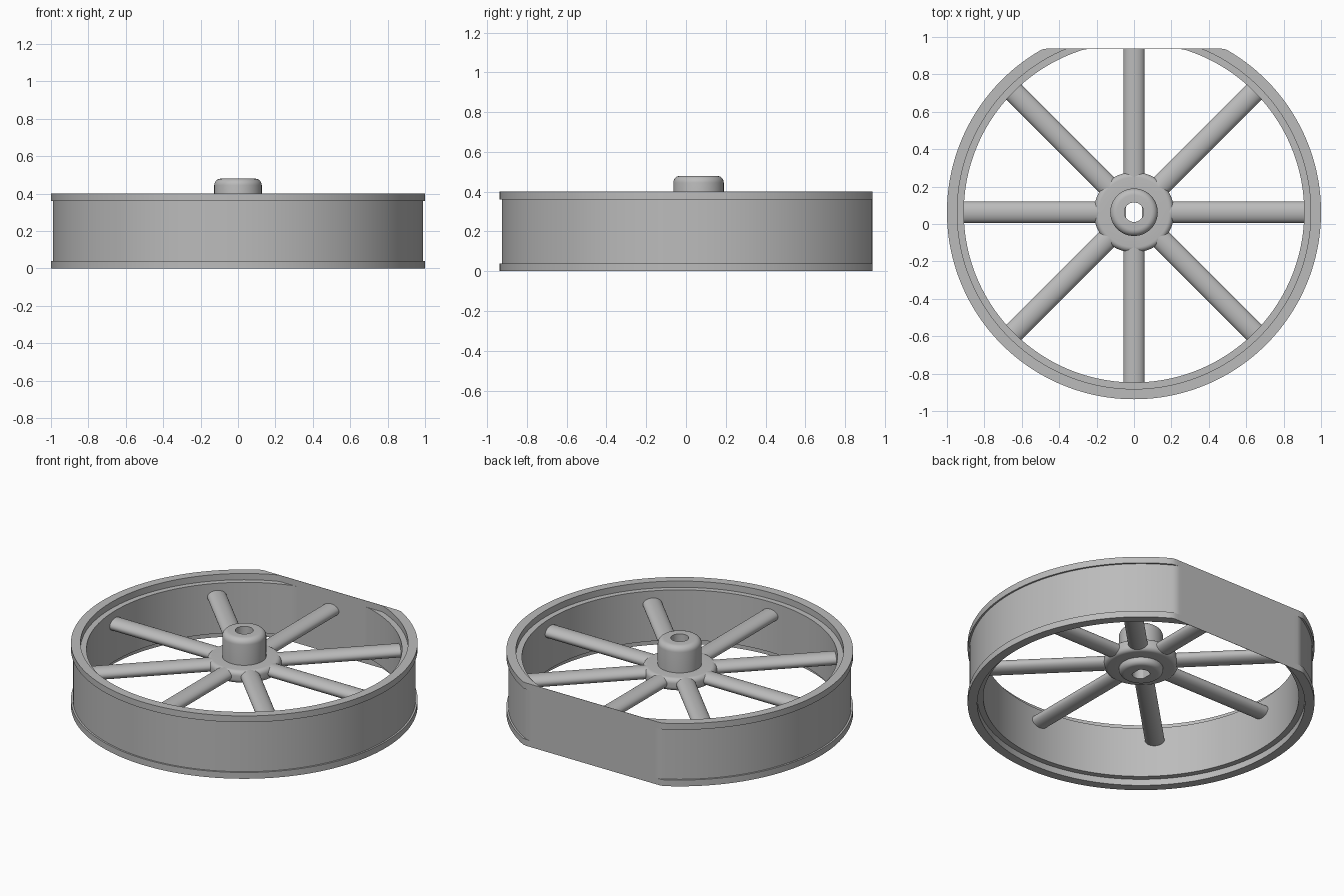
import bpy, bmesh, math
from mathutils import Matrix

cube = bpy.data.objects.get("Cube")
if cube:
    bpy.data.objects.remove(cube)

CENTRE_Y = 0.063   # wheel axis
FLAT_Y = 0.937     # flattened side of the rim

grey = bpy.data.materials.new("plain grey")
grey.use_nodes = True
colour = (0.5, 0.5, 0.5, 1)
grey.diffuse_color = colour
grey.node_tree.nodes["Principled BSDF"].inputs["Base Color"].default_value = colour


def finish(bm, name):
    """Turn a bmesh into a smooth grey object."""
    bmesh.ops.recalc_face_normals(bm, faces=bm.faces)
    mesh = bpy.data.meshes.new(name)
    bm.to_mesh(mesh)
    bm.free()
    mesh.materials.append(grey)
    obj = bpy.data.objects.new(name, mesh)
    bpy.context.collection.objects.link(obj)
    bpy.ops.object.select_all(action="DESELECT")
    obj.select_set(True)
    bpy.context.view_layer.objects.active = obj
    bpy.ops.object.shade_smooth_by_angle(angle=math.radians(35))
    return obj


def lathe(profile, segments, place):
    """Revolve a closed (radius, z) profile; place() adjusts each point."""
    bm = bmesh.new()
    rings = []
    for s in range(segments):
        a = 2 * math.pi * s / segments
        rings.append([bm.verts.new(place(i, r, r * math.cos(a), r * math.sin(a), z))
                      for i, (r, z) in enumerate(profile)])
    n = len(profile)
    for s in range(segments):
        p, q = rings[s], rings[(s + 1) % segments]
        for i in range(n):
            j = (i + 1) % n
            bm.faces.new((p[i], q[i], q[j], p[j]))
    return bm


def fillet(r, z, size, start, steps=6):
    """Quarter-round profile points about (r, z), running clockwise."""
    angles = [math.radians(start - 90 * k / steps) for k in range(steps + 1)]
    return [(r + size * math.cos(a), z + size * math.sin(a)) for a in angles]


# Rim: flanged outside, stepped inside, flattened at the back
def place_rim(i, r, x, y, z):
    limit = FLAT_Y if r > 0.95 else FLAT_Y - 0.002
    return (x, min(y + CENTRE_Y, limit), z)


rim_profile = [(1, 0), (1, 0.04), (0.989, 0.04), (0.989, 0.36), (1, 0.36), (1, 0.4),
               (0.945, 0.4), (0.945, 0.36), (0.91, 0.36), (0.91, 0.04),
               (0.945, 0.04), (0.945, 0)]
finish(lathe(rim_profile, 256, place_rim), "rim")

# Hub: boss above and below a rounded disc, with a bore flattened on two sides
hub_profile = [(0.052, 0.48)]
hub_profile += fillet(0.092, 0.445, 0.035, 90)
hub_profile += [(0.127, 0.315)]
hub_profile += fillet(0.187, 0.287, 0.028, 90)
hub_profile += fillet(0.187, 0.263, 0.028, 0)
hub_profile += [(0.127, 0.235)]
hub_profile += fillet(0.097, 0.225, 0.03, 0)
hub_profile += [(0.052, 0.195), (0.052, 0.42), (0.052, 0.42)]
bore = len(hub_profile) - 3


def place_hub(i, r, x, y, z):
    if i in (bore, bore + 1):
        x = max(-0.042, min(0.042, x))
    return (x, y + CENTRE_Y, z)


finish(lathe(hub_profile, 96, place_hub), "hub")

# Spokes: eight oval bars, the back one trimmed by the flat
for k in range(8):
    bm = bmesh.new()
    bmesh.ops.create_cone(bm, cap_ends=True, segments=32, radius1=1, radius2=1, depth=1)
    shape = (Matrix.Translation((0, CENTRE_Y, 0.278))
             @ Matrix.Rotation(math.pi * k / 4, 4, "Z")
             @ Matrix.Translation((0.515, 0, 0))
             @ Matrix.Diagonal((0.8, 0.0565, 0.037, 1))
             @ Matrix.Rotation(math.pi / 2, 4, "Y"))
    bmesh.ops.transform(bm, matrix=shape, verts=bm.verts)
    for v in bm.verts:
        v.co.y = min(v.co.y, FLAT_Y - 0.001)
    finish(bm, f"spoke_{k + 1}")
